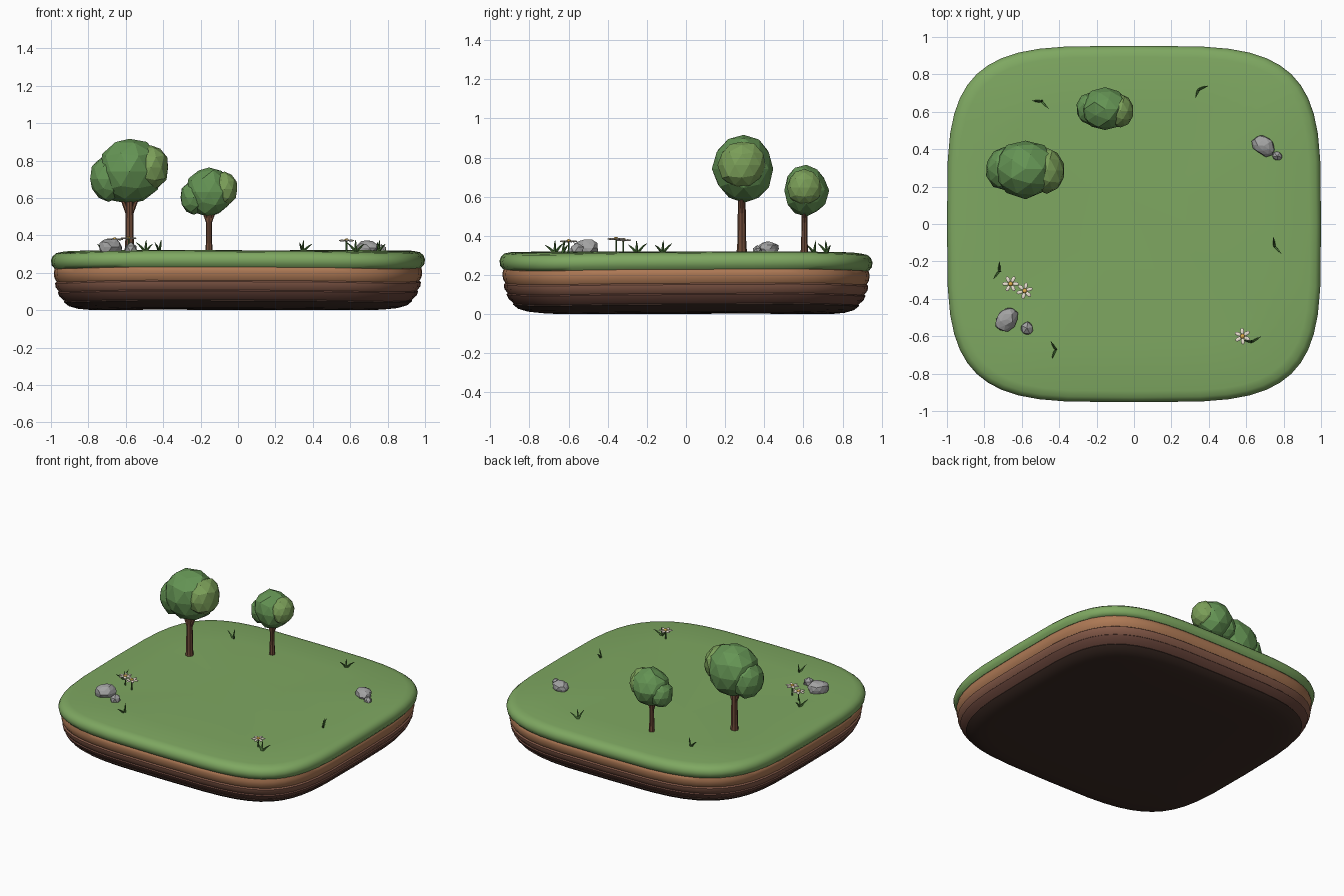
import bpy, bmesh, random
from math import sin, cos, pi, radians
from mathutils import Vector, Matrix

if "Cube" in bpy.data.objects:
    bpy.data.objects.remove(bpy.data.objects["Cube"])

random.seed(4)


def material(name, rgb):
    m = bpy.data.materials.new(name)
    m.diffuse_color = (*rgb, 1)
    m.use_nodes = True
    m.node_tree.nodes["Principled BSDF"].inputs["Base Color"].default_value = m.diffuse_color
    return m


GRASS = material("grass", (0.21, 0.39, 0.12))
LEAF = material("leaf", (0.13, 0.30, 0.09))
LEAF_LIGHT = material("leaf_light", (0.20, 0.35, 0.10))
BLADE = material("blade", (0.07, 0.18, 0.04))
BARK = material("bark", (0.16, 0.07, 0.04))
STONE = material("stone", (0.36, 0.36, 0.36))
PETAL = material("petal", (0.85, 0.78, 0.66))
POLLEN = material("pollen", (0.75, 0.45, 0.08))


def finish(name, bm, mat, smooth=None):
    bmesh.ops.recalc_face_normals(bm, faces=bm.faces)
    me = bpy.data.meshes.new(name)
    bm.to_mesh(me)
    bm.free()
    me.materials.append(mat)
    ob = bpy.data.objects.new(name, me)
    bpy.context.collection.objects.link(ob)
    if smooth:
        bpy.ops.object.select_all(action='DESELECT')
        ob.select_set(True)
        bpy.context.view_layer.objects.active = ob
        bpy.ops.object.shade_smooth_by_angle(angle=radians(smooth))
    return ob


def skin(bm, rings, cap_start=True, cap_end=True):
    """Bridge successive rings of points with quads."""
    loops = [[bm.verts.new(p) for p in r] for r in rings]
    n = len(loops[0])
    for a, b in zip(loops, loops[1:]):
        for i in range(n):
            bm.faces.new((a[i], a[(i + 1) % n], b[(i + 1) % n], b[i]))
    if cap_start:
        bm.faces.new(loops[0][::-1])
    if cap_end:
        bm.faces.new(loops[-1])


def tube(bm, points, radii, sides):
    """Tapered tube along a path."""
    pts = [Vector(p) for p in points]
    rings = []
    for i, p in enumerate(pts):
        d = pts[min(i + 1, len(pts) - 1)] - pts[max(i - 1, 0)]
        q = Vector((0, 0, 1)).rotation_difference(d.normalized())
        rings.append([p + q @ Vector((radii[i] * cos(2 * pi * k / sides),
                                      radii[i] * sin(2 * pi * k / sides), 0))
                      for k in range(sides)])
    skin(bm, rings)


def slab_ring(inset, z, n=48):
    """Rounded-square outline with a gentle wave in height."""
    out = []
    for i in range(n):
        a = 2 * pi * i / n
        c, s = cos(a), sin(a)
        x = (1 - inset) * abs(c) ** 0.5 * (1 if c > 0 else -1)
        y = (0.953 - inset) * abs(s) ** 0.5 * (1 if s > 0 else -1)
        wave = 0.005 * sin(3 * a + 0.6) * (1 - inset)
        out.append((x, y, max(0, z + wave)))
    return out


def slab(name, profile, mat, cap_end=False):
    bm = bmesh.new()
    skin(bm, [slab_ring(d, z) for d, z in profile], False, cap_end)
    return finish(name, bm, mat, 50)


# Ground: grass cap over bands of soil
slab("grass_cap", [(0.05, 0.228), (0.018, 0.226), (0.004, 0.243), (0, 0.268),
                   (0.008, 0.290), (0.026, 0.306), (0.06, 0.313),
                   (0.3, 0.317), (0.7, 0.319)], GRASS, True)
slab("soil_top", [(0.05, 0.24), (0.020, 0.225), (0.015, 0.205), (0.018, 0.175),
                  (0.030, 0.155)], material("soil_tan", (0.42, 0.19, 0.09)))
slab("soil_upper", [(0.030, 0.155), (0.022, 0.148), (0.025, 0.125),
                    (0.042, 0.103)], material("soil_red", (0.23, 0.10, 0.065)))
slab("soil_lower", [(0.042, 0.103), (0.036, 0.097), (0.046, 0.075),
                    (0.072, 0.052)], material("soil_brown", (0.13, 0.055, 0.04)))
slab("soil_bottom", [(0.072, 0.052), (0.068, 0.046), (0.095, 0.024),
                     (0.14, 0.011), (0.20, 0.005), (0.4, 0.003)],
     material("soil_dark", (0.045, 0.024, 0.018)), True)


def blob(name, centre, size, mat, subdiv=2, jitter=0.05, turn=0.0):
    """Faceted ball, slightly irregular."""
    bm = bmesh.new()
    bmesh.ops.create_icosphere(bm, subdivisions=subdiv, radius=1)
    for v in bm.verts:
        v.co *= 1 + random.uniform(-jitter, jitter)
    bmesh.ops.transform(bm, verts=bm.verts, matrix=Matrix.Translation(centre)
                        @ Matrix.Rotation(turn, 4, 'Z') @ Matrix.Diagonal((*size, 1)))
    return finish(name, bm, mat)


def tree(name, x, y, s, top):
    """Trunk with two boughs and a three-lobed crown; top is crown centre height."""
    bm = bmesh.new()
    tube(bm, [(x, y, 0.30), (x, y, 0.36), (x, y, top)],
         [0.028 * s, 0.023 * s, 0.017 * s], 8)
    for side in (-1, 1):
        tube(bm, [(x, y, top - 0.25 * s), (x + side * 0.08 * s, y, top - 0.04 * s)],
             [0.012 * s, 0.008 * s], 6)
    finish(name + "_trunk", bm, BARK)
    blob(name + "_crown", (x, y + 0.01, top), (0.17 * s, 0.157 * s, 0.178 * s), LEAF)
    blob(name + "_left_lobe", (x - 0.113 * s, y + 0.01, top - 0.04 * s),
         (0.10 * s, 0.118 * s, 0.122 * s), LEAF)
    blob(name + "_right_lobe", (x + 0.114 * s, y, top + 0.02 * s),
         (0.10 * s, 0.122 * s, 0.125 * s), LEAF_LIGHT)


tree("large_tree", -0.58, 0.285, 1.0, 0.742)
tree("small_tree", -0.155, 0.605, 0.73, 0.632)

# Rocks
for i, (x, y, w, d, h, t) in enumerate([
        (-0.68, -0.51, 0.07, 0.056, 0.048, 0.8), (-0.572, -0.557, 0.035, 0.038, 0.032, 0.2),
        (0.695, 0.418, 0.066, 0.05, 0.040, -0.6), (0.766, 0.364, 0.033, 0.026, 0.025, -0.3)]):
    blob(f"rock_{i + 1}", (x, y, 0.313 + h * 0.5), (w, d, h), STONE, 1 + (i % 2 == 0), 0.1, t)

# Grass tufts: two arching blades and a short upright one
for i, (x, y, a, b) in enumerate([
        (-0.495, 0.655, 175, -45), (0.345, 0.72, -110, 20), (0.75, -0.12, 95, -45),
        (-0.72, -0.25, 90, -125), (-0.42, -0.67, 120, -110), (0.63, -0.63, 170, 30)]):
    bm = bmesh.new()
    for ang, reach, high in ((a, 0.05, 0.047), (b, 0.055, 0.04),
                             ((a + b) / 2, 0.010, 0.06)):
        c, s = cos(radians(ang)), sin(radians(ang))
        path = [(x + c * reach * u, y + s * reach * u, 0.31 + high * v)
                for u, v in ((0.05, 0), (0.3, 0.4), (0.65, 0.8), (1, 1.1))]
        tube(bm, path, [0.007, 0.0065, 0.0045, 0.001], 4)
    finish(f"grass_tuft_{i + 1}", bm, BLADE)

# Flowers: stem, six petals, round centre
for i, (x, y, z) in enumerate([(-0.66, -0.32, 0.378), (-0.585, -0.357, 0.384),
                               (0.58, -0.60, 0.372)]):
    bm = bmesh.new()
    tube(bm, [(x, y, 0.31), (x, y, z)], [0.005, 0.004], 6)
    finish(f"flower_stem_{i + 1}", bm, BLADE)
    bm = bmesh.new()
    for k in range(6):
        m = (Matrix.Translation((x, y, z)) @ Matrix.Rotation(k * pi / 3 + 0.3 * i, 4, 'Z')
             @ Matrix.Translation((0.027, 0, 0)) @ Matrix.Diagonal((0.019, 0.011, 0.005, 1)))
        bmesh.ops.create_uvsphere(bm, u_segments=8, v_segments=5, radius=1, matrix=m)
    finish(f"flower_petals_{i + 1}", bm, PETAL)
    blob(f"flower_centre_{i + 1}", (x, y, z + 0.002), (0.013, 0.013, 0.009), POLLEN, 2, 0)
